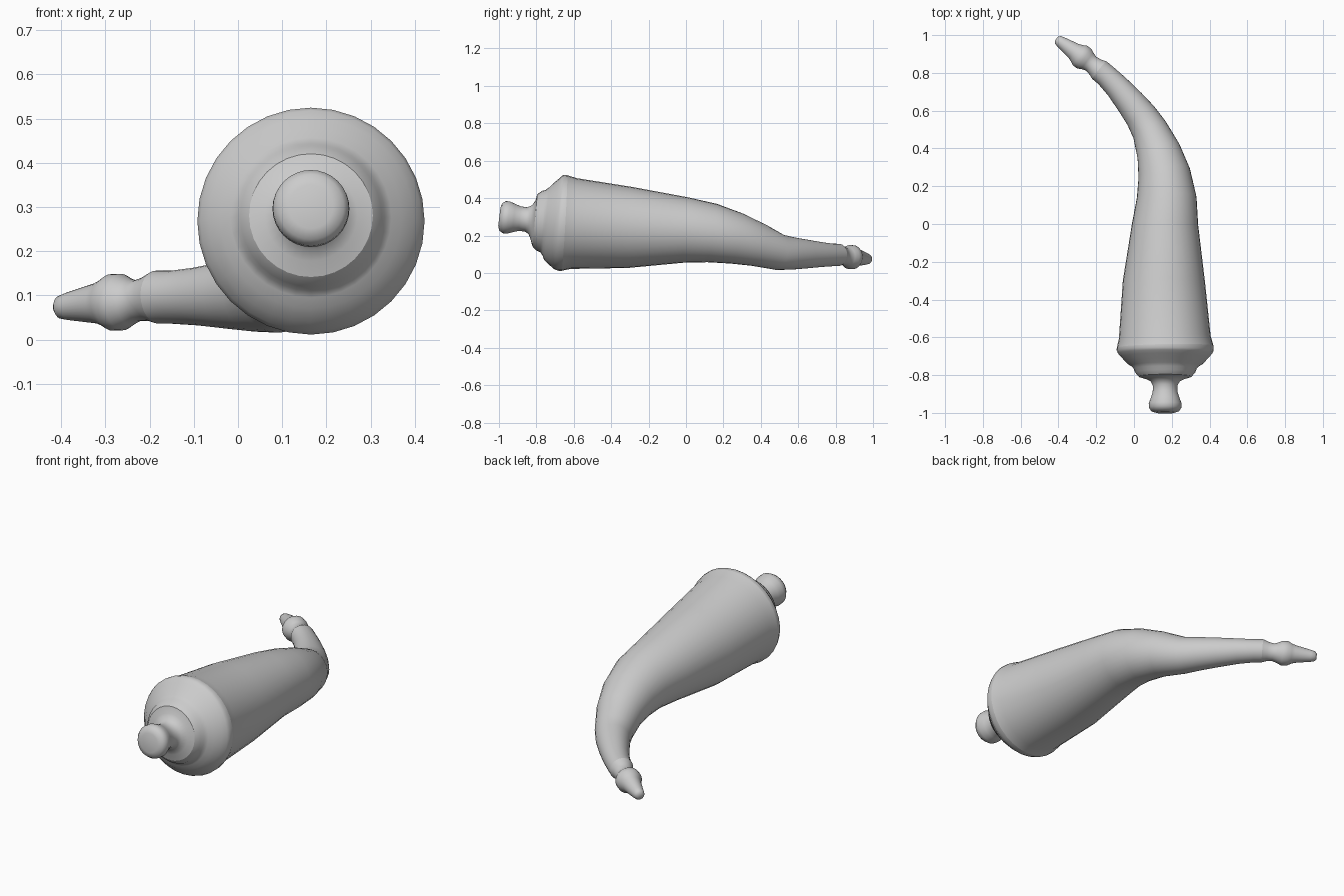
import bpy, bmesh, math
from mathutils import Vector

SIDES = 32

# stations along the bent axis: x, y, z, radius
plug = [
    (.165, -.998, .301, .050), (.165, -.990, .300, .074), (.165, -.972, .298, .086),
    (.165, -.950, .296, .087), (.165, -.920, .293, .076), (.165, -.890, .290, .066),
    (.165, -.855, .286, .065), (.165, -.832, .284, .078), (.165, -.818, .282, .105),
]
cap = [
    (.165, -.808, .281, .140), (.165, -.785, .279, .160), (.165, -.765, .277, .167),
    (.165, -.750, .276, .182), (.165, -.735, .274, .205), (.165, -.705, .271, .232),
    (.165, -.685, .269, .250), (.165, -.668, .268, .257), (.165, -.650, .267, .256),
]
horn = [
    (.163, -.600, .264, .243), (.158, -.300, .243, .217), (.165, .000, .229, .175),
    (.173, .140, .213, .158), (.160, .270, .184, .138), (.130, .385, .150, .117),
    (.082, .500, .110, .096), (.035, .575, .104, .086), (-.020, .645, .101, .077),
    (-.090, .727, .098, .066), (-.150, .787, .096, .060),
]
nozzle = [
    (-.183, .814, .096, .060), (-.205, .831, .092, .050), (-.228, .849, .088, .046),
    (-.245, .862, .086, .053), (-.263, .875, .085, .064), (-.286, .892, .084, .064),
    (-.303, .904, .083, .053), (-.318, .915, .082, .046), (-.385, .962, .075, .031),
    (-.402, .974, .073, .026), (-.410, .980, .072, .014),
]
stations = plug + cap + horn + nozzle


def loft(name, first, last, cap_start=False, cap_end=False):
    """Skin circular rings set square to the axis."""
    bm = bmesh.new()
    rings = []
    for i in range(first, last + 1):
        c = Vector(stations[i][:3])
        r = stations[i][3]
        a = Vector(stations[max(i - 1, 0)][:3])
        b = Vector(stations[min(i + 1, len(stations) - 1)][:3])
        # bisect the two neighbouring directions
        t = Vector()
        for d in (c - a, b - c):
            if d.length > 0:
                t += d.normalized()
        t.normalize()
        side = t.cross(Vector((0, 0, 1))).normalized()
        up = side.cross(t)
        rings.append([bm.verts.new(c + r * (math.cos(k) * side + math.sin(k) * up))
                      for k in (2 * math.pi * j / SIDES for j in range(SIDES))])
    for lo, hi in zip(rings, rings[1:]):
        for j in range(SIDES):
            k = (j + 1) % SIDES
            bm.faces.new((lo[j], lo[k], hi[k], hi[j]))
    if cap_start:
        bm.faces.new(rings[0][::-1])
    if cap_end:
        bm.faces.new(rings[-1])
    bmesh.ops.recalc_face_normals(bm, faces=bm.faces)
    # the open tubes must point outwards too
    f = max(bm.faces, key=lambda q: q.calc_center_median().z)
    if f.normal.z < 0:
        bmesh.ops.reverse_faces(bm, faces=bm.faces)
    me = bpy.data.meshes.new(name)
    bm.to_mesh(me)
    bm.free()
    me.shade_smooth()
    ob = bpy.data.objects.new(name, me)
    bpy.context.collection.objects.link(ob)
    return ob


n1 = len(plug)
n2 = n1 + len(cap)
n3 = n2 + len(horn)
loft("stopper_knob", 0, n1, cap_start=True)
loft("end_cap", n1, n2 - 1)
loft("horn_body", n2 - 1, n3)
loft("spout", n3, len(stations) - 1, cap_end=True)
